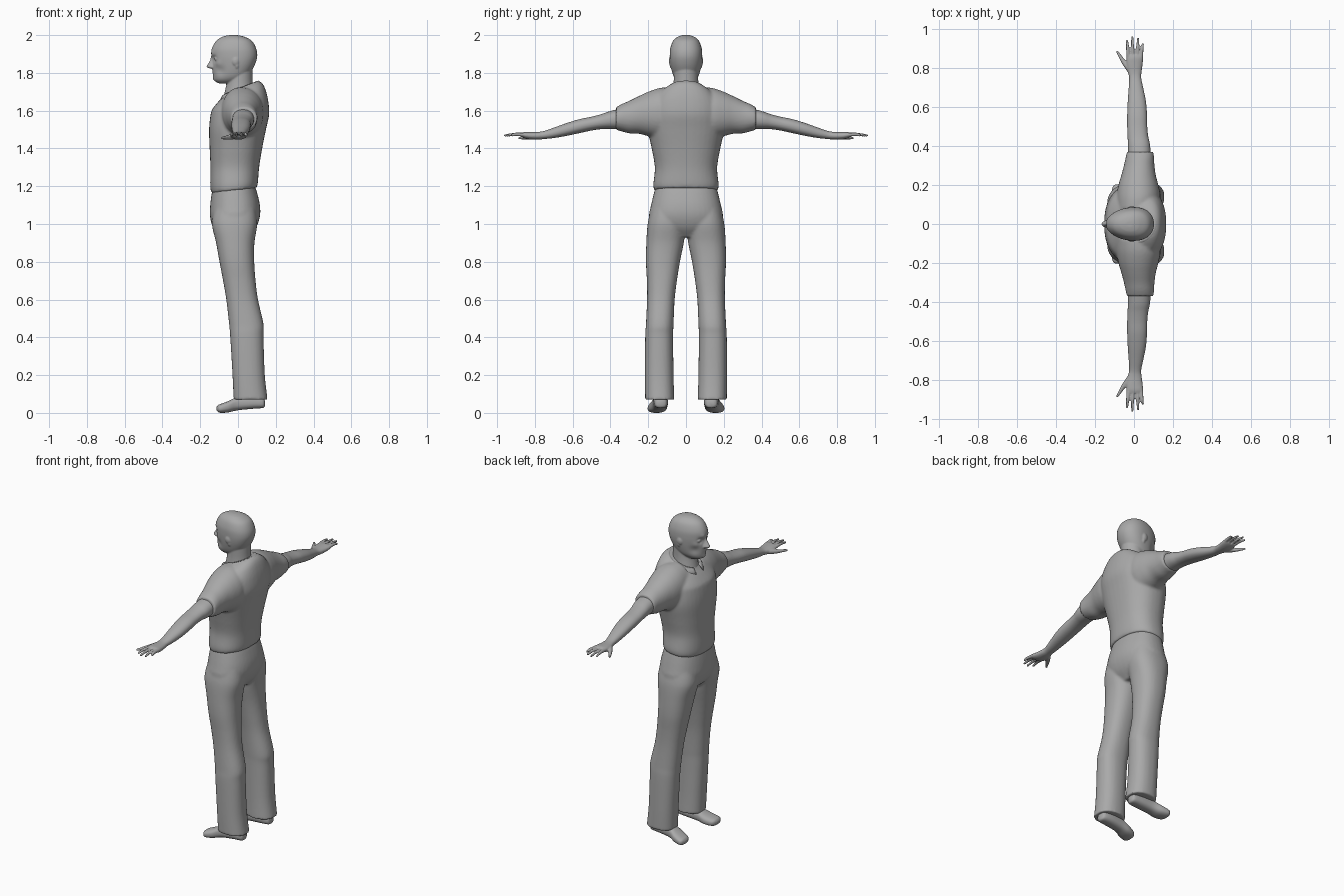
import bpy, bmesh, math
from mathutils import Vector, Matrix

GREY = bpy.data.materials.new("plain_grey")
GREY.diffuse_color = (0.40, 0.40, 0.40, 1)


def spline(rows, steps):
    """Catmull-Rom interpolation of rows of numbers."""
    out = []
    for i in range(len(rows) - 1):
        p = [rows[max(i - 1, 0)], rows[i], rows[i + 1], rows[min(i + 2, len(rows) - 1)]]
        for s in range(steps):
            t = s / steps
            out.append([b + 0.5 * t * (c - a + t * (2 * a - 5 * b + 4 * c - d + t * (3 * (b - c) + d - a)))
                        for a, b, c, d in zip(*p)])
    return out + [list(rows[-1])]


def loft(bm, axis, rows, power=2.0, taper=0.0, shape=None, segs=40, steps=5):
    """Rows are (position, a_min, a_max, b_min, b_max) across the given axis."""
    order = {"x": (2, 0, 1), "y": (0, 2, 1), "z": (0, 1, 2)}[axis]
    rings = []
    for pos, a0, a1, b0, b1 in spline(rows, steps):
        ring = []
        for k in range(segs):
            t = 2 * math.pi * k / segs
            c, s = math.cos(t), math.sin(t)
            c = math.copysign(abs(c) ** (2 / power), c)
            s = math.copysign(abs(s) ** (2 / power), s)
            a = (a0 + a1) / 2 + (a1 - a0) / 2 * c
            b = (b0 + b1) / 2 + (b1 - b0) / 2 * s * (1 + taper * c)
            if axis == "x":
                co = Vector((pos, a, b))
            elif axis == "y":
                co = Vector((a, pos, b))
            else:
                co = Vector((a, b, pos))
            ring.append(bm.verts.new(shape(co) if shape else co))
        rings.append(ring)
    faces = []
    for r, q in zip(rings, rings[1:]):
        for k in range(segs):
            n = (k + 1) % segs
            faces.append(bm.faces.new((r[k], r[n], q[n], q[k])))
    faces += [bm.faces.new(rings[0]), bm.faces.new(rings[-1])]
    bmesh.ops.recalc_face_normals(bm, faces=faces)


def tube(bm, points, radii):
    """Finger-like chain of overlapping balls along a path."""
    rows = spline([(*p, r) for p, r in zip(points, radii)], 8)
    for x, y, z, r in rows:
        ball(bm, (x, y, z), (r, r, r), 8)


def ball(bm, at, size, n=16):
    m = Matrix.Translation(at) @ Matrix.Diagonal((*size, 1))
    bmesh.ops.create_uvsphere(bm, u_segments=n, v_segments=n // 2 + 1, radius=1, matrix=m)


def finish(name, bm, voxel=0, mirror=False, smooth=0):
    for f in bm.faces:
        f.smooth = True
    me = bpy.data.meshes.new(name)
    bm.to_mesh(me)
    bm.free()
    me.materials.append(GREY)
    ob = bpy.data.objects.new(name, me)
    bpy.context.collection.objects.link(ob)
    if mirror:
        m = ob.modifiers.new("mirror", "MIRROR")
        m.use_axis = (False, True, False)
        m.use_mirror_merge = False
    if voxel:
        m = ob.modifiers.new("fuse", "REMESH")
        m.mode, m.voxel_size, m.use_smooth_shade = "VOXEL", voxel, True
    if smooth:
        m = ob.modifiers.new("soften", "SMOOTH")
        m.factor, m.iterations = 0.5, smooth
    return ob


def sym(z, x0, x1, h):
    return (z, x0, x1, -h, h)


# shirt: torso with sloped neckline and hem, plus short sleeves
def slope(co):
    k = min(max((co.z - 1.6) / 0.13, 0), 1)
    co.z += 0.4 * (co.x - 0.06) * k
    if co.z < 1.25:
        co.z += 0.12 * co.x * (1.25 - co.z) / 0.07
    return co


bm = bmesh.new()
loft(bm, "z", [sym(1.18, -0.14, 0.10, 0.168), sym(1.21, -0.147, 0.105, 0.173),
               sym(1.30, -0.146, 0.112, 0.165), sym(1.40, -0.150, 0.128, 0.182),
               sym(1.50, -0.153, 0.148, 0.202), sym(1.58, -0.145, 0.165, 0.202),
               sym(1.64, -0.130, 0.160, 0.188), sym(1.69, -0.108, 0.145, 0.152),
               sym(1.72, -0.088, 0.128, 0.115), sym(1.74, -0.070, 0.105, 0.085)],
     power=2.3, shape=slope)
for side in (1, -1):
    loft(bm, "y", [(side * y, a, b, c, d) for y, a, b, c, d in
                   [(0.08, -0.09, 0.12, 1.45, 1.725), (0.14, -0.09, 0.135, 1.45, 1.72),
                    (0.20, -0.08, 0.125, 1.465, 1.70), (0.25, -0.065, 0.112, 1.478, 1.677),
                    (0.30, -0.052, 0.105, 1.480, 1.652), (0.34, -0.043, 0.103, 1.49, 1.635),
                    (0.37, -0.037, 0.100, 1.498, 1.618)]], power=2.1)
finish("shirt", bm, 0.008, smooth=4)

# turned-down collar, open at the front
bm = bmesh.new()
rows = []
for rx, ry, dz in [(0.080, 0.078, -0.008), (0.086, 0.084, 0.008), (0.098, 0.094, 0.006), (0.116, 0.110, -0.022)]:
    row = []
    for k in range(41):
        t = math.radians(-162 + 324 * k / 40)
        x, y = 0.012 + rx * math.cos(t), ry * math.sin(t)
        row.append(bm.verts.new((x, y, 1.738 + 0.4 * (x - 0.08) + dz)))
    rows.append(row)
for r, q in zip(rows, rows[1:]):
    for k in range(40):
        bm.faces.new((r[k], r[k + 1], q[k + 1], q[k]))
collar = finish("collar", bm)
m = collar.modifiers.new("thickness", "SOLIDIFY")
m.thickness, m.offset = 0.006, 0

# trousers: pelvis and two flared legs
bm = bmesh.new()
loft(bm, "z", [sym(1.215, -0.128, 0.085, 0.155), sym(1.17, -0.138, 0.100, 0.168),
               sym(1.10, -0.147, 0.116, 0.185), sym(1.04, -0.148, 0.116, 0.196),
               sym(0.98, -0.130, 0.095, 0.180), sym(0.93, -0.080, 0.055, 0.10)], power=2.3)
for s in (1, -1):
    loft(bm, "z", [(z, a, b, min(s * c, s * d), max(s * c, s * d)) for z, a, b, c, d in
                   [(1.08, -0.125, 0.095, 0.00, 0.185), (1.0, -0.138, 0.102, 0.00, 0.203),
                    (0.90, -0.116, 0.087, 0.012, 0.210), (0.80, -0.098, 0.086, 0.032, 0.212),
                    (0.70, -0.079, 0.093, 0.048, 0.207), (0.60, -0.062, 0.106, 0.060, 0.206),
                    (0.47, -0.047, 0.135, 0.066, 0.212), (0.40, -0.041, 0.135, 0.068, 0.216),
                    (0.20, -0.029, 0.142, 0.066, 0.217), (0.07, -0.023, 0.157, 0.062, 0.216)]],
         power=2.3)
finish("trousers", bm, 0.008, smooth=3)

# shoes
bm = bmesh.new()
loft(bm, "x", [(0.142, 0.120, 0.150, 0.035, 0.065), (0.13, 0.102, 0.165, 0.026, 0.08),
               (0.08, 0.095, 0.172, 0.022, 0.09), (0.0, 0.098, 0.178, 0.014, 0.085),
               (-0.05, 0.100, 0.196, 0.003, 0.063), (-0.09, 0.112, 0.203, 0.0, 0.048),
               (-0.106, 0.125, 0.195, 0.005, 0.041), (-0.114, 0.145, 0.175, 0.016, 0.030)], power=2.5)
finish("shoes", bm, mirror=True)

# bare arms with palm, fingers and thumb
bm = bmesh.new()
loft(bm, "y", [(0.30, -0.03, 0.088, 1.50, 1.622), (0.40, -0.031, 0.083, 1.503, 1.598),
               (0.45, -0.033, 0.073, 1.502, 1.581), (0.50, -0.035, 0.068, 1.495, 1.568),
               (0.56, -0.035, 0.067, 1.482, 1.556), (0.63, -0.032, 0.061, 1.467, 1.535),
               (0.70, -0.027, 0.047, 1.455, 1.510), (0.75, -0.025, 0.037, 1.450, 1.493),
               (0.78, -0.032, 0.039, 1.447, 1.488), (0.82, -0.040, 0.044, 1.447, 1.488),
               (0.85, -0.038, 0.047, 1.452, 1.488), (0.868, -0.031, 0.043, 1.459, 1.484)], power=2.2)
for x0, x1, y1 in [(-0.028, -0.036, 0.94), (-0.006, -0.009, 0.958), (0.016, 0.021, 0.95), (0.036, 0.045, 0.922)]:
    tube(bm, [(x0, 0.845, 1.471), ((x0 + x1) / 2, 0.90, 1.475), (x1, y1, 1.469)], [0.0115, 0.0095, 0.0065])
tube(bm, [(-0.02, 0.79, 1.465), (-0.052, 0.83, 1.459), (-0.085, 0.882, 1.455)], [0.017, 0.013, 0.007])
finish("arms", bm, 0.0042, mirror=True, smooth=2)

# head: sculpted by soft bumps (place, radius, push), mirrored left to right
BUMPS = [((-0.135, 0.034, 1.874), 0.019, (0.017, 0, 0)),
         ((-0.142, 0.028, 1.899), 0.016, (-0.006, 0, 0)),
         ((-0.10, 0.066, 1.812), 0.028, (0.004, -0.007, 0)),
         ((-0.11, 0.060, 1.847), 0.020, (-0.004, 0.004, 0)),
         ((-0.138, 0.0, 1.806), 0.010, (-0.004, 0, 0)),
         ((-0.138, 0.0, 1.788), 0.009, (-0.003, 0, 0)),
         ((-0.130, 0.0, 1.766), 0.016, (-0.005, 0, 0))]


def sculpt(co):
    move = Vector()
    for at, r, push in BUMPS:
        for s in ((1, -1) if at[1] else (0.5, 0.5)):
            w = math.exp(-((co - Vector((at[0], at[1] * s, at[2]))).length / r) ** 2)
            k = abs(s) if at[1] == 0 else 1
            move += Vector((push[0], push[1] * s, push[2])) * w * k
    return co + move


bm = bmesh.new()
loft(bm, "z", [sym(2.0, -0.045, -0.005, 0.015), sym(1.992, -0.080, 0.032, 0.042),
               sym(1.97, -0.115, 0.073, 0.067), sym(1.93, -0.138, 0.096, 0.082),
               sym(1.89, -0.141, 0.102, 0.085), sym(1.85, -0.135, 0.092, 0.082),
               sym(1.81, -0.133, 0.072, 0.074), sym(1.78, -0.130, 0.048, 0.064),
               sym(1.76, -0.124, 0.02, 0.050), sym(1.745, -0.105, -0.01, 0.030)],
     power=2.15, taper=0.14, shape=sculpt, segs=72, steps=8)
# neck
loft(bm, "z", [sym(1.64, -0.085, 0.085, 0.078), sym(1.70, -0.070, 0.080, 0.070),
               sym(1.76, -0.058, 0.076, 0.065), sym(1.85, -0.05, 0.078, 0.066)])
# nose
loft(bm, "z", [sym(1.892, -0.142, -0.11, 0.009), sym(1.87, -0.147, -0.11, 0.009),
               sym(1.85, -0.158, -0.11, 0.013), sym(1.836, -0.167, -0.11, 0.018),
               sym(1.827, -0.160, -0.11, 0.018), sym(1.822, -0.140, -0.11, 0.012)])
# ears and eyes
for s in (1, -1):
    ball(bm, (-0.012, s * 0.081, 1.862), (0.019, 0.010, 0.024))
    ball(bm, (-0.006, s * 0.076, 1.842), (0.012, 0.011, 0.020))
    ball(bm, (-0.113, s * 0.034, 1.874), (0.013, 0.015, 0.010))
finish("head", bm, 0.0045, smooth=2)
